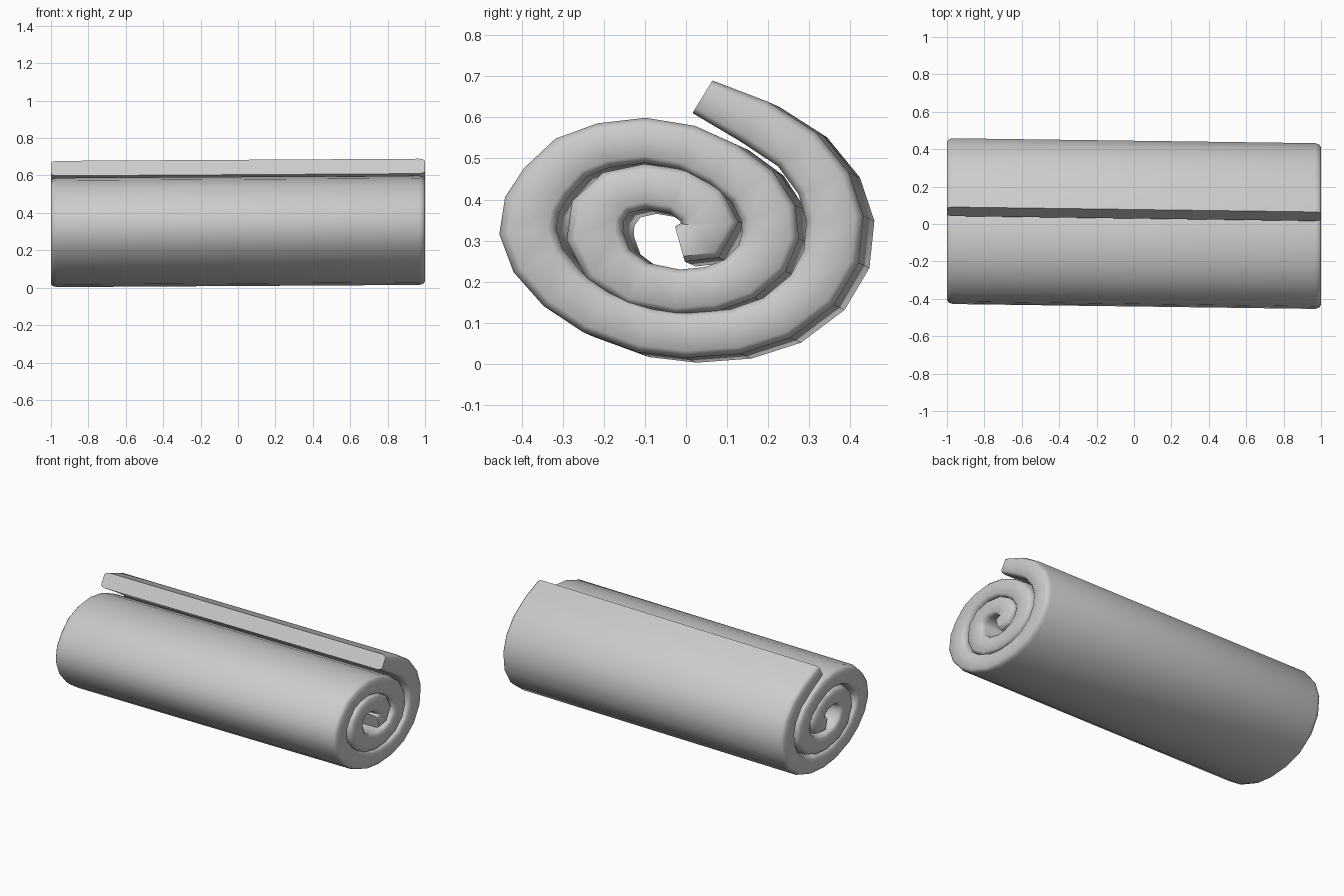
import bpy, bmesh
from mathutils import Vector

if "Cube" in bpy.data.objects:
    bpy.data.objects.remove(bpy.data.objects["Cube"])

# Centreline of the rolled sheet in the y-z plane, from the loose flap inwards
PATH = [
    (.04, .648), (.165, .588), (.27, .52), (.335, .437), (.362, .352), (.353, .26),
    (.307, .178), (.22, .11), (.12, .077), (0, .068), (-.10, .08), (-.22, .125),
    (-.30, .18), (-.36, .25), (-.385, .32), (-.375, .385), (-.34, .44), (-.28, .50),
    (-.20, .53), (-.10, .542), (0, .525), (.09, .483), (.16, .43), (.20, .365),
    (.205, .31), (.185, .255), (.13, .205), (.06, .18), (-.02, .173), (-.12, .193),
    (-.19, .24), (-.222, .31), (-.215, .37), (-.17, .415), (-.10, .43), (-.02, .418),
    (.035, .385), (.058, .34), (.04, .302), (-.015, .29),
]
HALF_Y, HALF_Z = .07, .055          # half thickness sideways and vertically
# Lengthwise sections: x and thickness factor (rounded rims at both ends)
SECTIONS = [(-1, .7), (-.99, .9), (-.97, 1), (.97, 1), (.99, .9), (1, .7)]

pts = [Vector(p) for p in PATH]
n = len(pts)


def offset(i):
    """Outward half-thickness vector at path point i."""
    t = (pts[min(i + 1, n - 1)] - pts[max(i - 1, 0)]).normalized()
    k = .8 if i in (0, n - 1) else 1
    return Vector((-t.y * HALF_Y, t.x * HALF_Z)) * k


bm = bmesh.new()
rings = []
for x, f in SECTIONS:
    # the roll runs very slightly askew along its length
    shift = Vector((.0135 * (1 - x), .002 - .006 * (1 - x)))
    outer = [bm.verts.new((x, *(pts[i] + offset(i) * f + shift))) for i in range(n)]
    inner = [bm.verts.new((x, *(pts[i] - offset(i) * f + shift))) for i in range(n)]
    rings.append(outer + inner[::-1])

# Long surfaces
for a, b in zip(rings, rings[1:]):
    for i in range(2 * n):
        j = (i + 1) % (2 * n)
        bm.faces.new((a[i], a[j], b[j], b[i]))
# Spiral end faces
for r in (rings[0], rings[-1]):
    for i in range(n - 1):
        bm.faces.new((r[i], r[i + 1], r[2 * n - 2 - i], r[2 * n - 1 - i]))
bmesh.ops.recalc_face_normals(bm, faces=bm.faces)

mesh = bpy.data.meshes.new("rolled_sheet")
bm.to_mesh(mesh)
bm.free()
roll = bpy.data.objects.new("rolled_sheet", mesh)
bpy.context.collection.objects.link(roll)
bpy.context.view_layer.objects.active = roll
roll.select_set(True)
bpy.ops.object.shade_smooth_by_angle(angle=.8)
